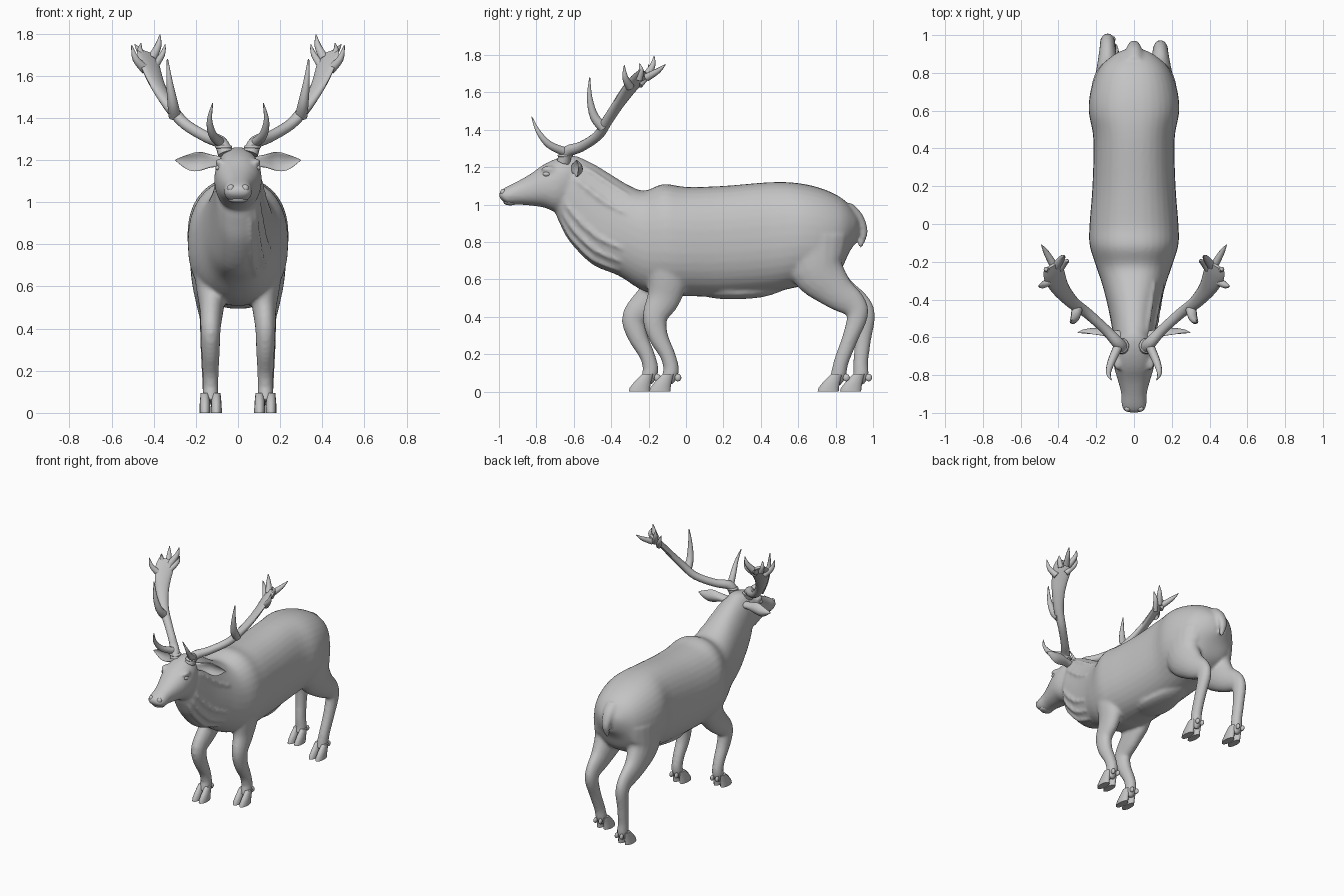
import bpy, bmesh, math
from mathutils import Vector

cube = bpy.data.objects.get("Cube")
if cube:
    bpy.data.objects.remove(cube, do_unlink=True)

X, Y, Z = Vector((1, 0, 0)), Vector((0, 1, 0)), Vector((0, 0, 1))

grey = bpy.data.materials.new("plain grey")
grey.use_nodes = True
tone = (0.55, 0.55, 0.55, 1)
grey.diffuse_color = tone
grey.node_tree.nodes["Principled BSDF"].inputs["Base Color"].default_value = tone


def smooth_rows(rows, steps):
    """Catmull-Rom interpolation of equal-length rows of numbers."""
    out = []
    last = len(rows) - 1
    for i in range(last):
        a, b, c, d = (rows[min(max(i + k, 0), last)] for k in (-1, 0, 1, 2))
        for s in range(steps):
            t = s / steps
            out.append([q + t / 2 * (r - p + t * (2 * p - 5 * q + 4 * r - e + t * (3 * (q - r) + e - p)))
                        for p, q, r, e in zip(a, b, c, d)])
    return out + [list(rows[last])]


def loft(bm, rings):
    """Skin closed rings and cap both ends."""
    loops = [[bm.verts.new(p) for p in ring] for ring in rings]
    n = len(loops[0])
    for a, b in zip(loops, loops[1:]):
        for k in range(n):
            bm.faces.new((a[k], a[(k + 1) % n], b[(k + 1) % n], b[k]))
    bm.faces.new(loops[0][::-1])
    bm.faces.new(loops[-1])


def oval(centre, u, v, n, square=1.0, cup=0.0):
    """Ring of points; square < 1 gives fuller corners, cup bends it to a crescent."""
    ring = []
    for k in range(n):
        a = math.tau * k / n
        c, s = math.cos(a), math.sin(a)
        c = math.copysign(abs(c) ** square, c)
        s = math.copysign(abs(s) ** square, s)
        ring.append(centre + u * c + v * s + v.normalized() * cup * u.length * c * c)
    return ring


def sweep(bm, rows, side=X, n=14, steps=4, cup=0.0):
    """Tube through rows of x, y, z, radius along side, other radius."""
    rows = smooth_rows(rows, steps)
    pts = [Vector(r[:3]) for r in rows]
    rings = []
    for i, r in enumerate(rows):
        t = (pts[min(i + 1, len(pts) - 1)] - pts[max(i - 1, 0)]).normalized()
        u = (side - t * side.dot(t)).normalized()
        rings.append(oval(pts[i], u * max(r[3], 0.001), t.cross(u) * max(r[4], 0.001), n, 1.0, cup))
    loft(bm, rings)


def taper(bm, points, radius):
    """Pointed tine along the points."""
    last = len(points) - 1
    sweep(bm, [(*p, *[radius * (1 - 0.9 * (i / last) ** 1.5)] * 2) for i, p in enumerate(points)], n=10)


def profile_rings(rows, steps, square):
    """Rings from top y, top z, bottom y, bottom z, half width."""
    rings = []
    for ty, tz, by, bz, w in smooth_rows(rows, steps):
        top, low = Vector((0, ty, tz)), Vector((0, by, bz))
        rings.append(oval((top + low) / 2, X * w, (top - low) / 2, 36, square))
    return rings


def ball(bm, centre, size):
    made = bmesh.ops.create_uvsphere(bm, u_segments=14, v_segments=9, radius=1)["verts"]
    bmesh.ops.scale(bm, vec=size, verts=made)
    bmesh.ops.translate(bm, vec=centre, verts=made)


def finish(name, bm, mirror=False):
    bmesh.ops.recalc_face_normals(bm, faces=bm.faces)
    mesh = bpy.data.meshes.new(name)
    bm.to_mesh(mesh)
    bm.free()
    mesh.materials.append(grey)
    ob = bpy.data.objects.new(name, mesh)
    bpy.context.collection.objects.link(ob)
    bpy.ops.object.select_all(action="DESELECT")
    ob.select_set(True)
    bpy.context.view_layer.objects.active = ob
    bpy.ops.object.shade_smooth_by_angle(angle=math.radians(50))
    if mirror:
        ob.modifiers.new("mirror", "MIRROR").use_mirror_merge = False
    return ob


# Torso and neck, from rump to poll
body = bmesh.new()
torso = profile_rings([
    (.93, .90, .91, .80, .05), (.91, .95, .87, .74, .11), (.84, 1.03, .82, .64, .18),
    (.73, 1.085, .72, .58, .225), (.6, 1.115, .6, .56, .24), (.45, 1.12, .45, .53, .215),
    (.2, 1.1, .2, .51, .22), (0, 1.095, 0, .51, .235), (-.12, 1.11, -.1, .51, .235),
    (-.22, 1.075, -.23, .54, .2), (-.3, 1.1, -.36, .62, .165), (-.4, 1.16, -.5, .68, .135),
    (-.49, 1.215, -.62, .8, .115), (-.56, 1.245, -.675, .9, .105), (-.6, 1.25, -.7, .96, .09)], 4, .88)
loft(body, torso)

# Skin folds running down the neck
for k in (5, 2, -2, -4, -6):
    line = [ring[k] for ring in torso[40:54:2]]
    sweep(body, [(*p, *[.003 + .011 * math.sin(math.pi * (i + 1) / 8)] * 2) for i, p in enumerate(line)])

# Head
loft(body, profile_rings([
    (-.54, 1.24, -.6, .97, .07), (-.6, 1.262, -.66, .955, .1), (-.68, 1.25, -.71, .965, .112),
    (-.76, 1.215, -.76, .985, .105), (-.83, 1.165, -.83, .995, .085), (-.9, 1.125, -.89, 1, .068),
    (-.96, 1.095, -.95, 1, .066), (-.99, 1.075, -.98, 1.02, .055), (-1, 1.06, -.997, 1.035, .03)], 3, .9))
for s in (1, -1):
    ball(body, (s * .085, -.735, 1.19), (.025, .04, .018))

# Belly sheath
sweep(body, [(0, .05, .54, .05, .02), (0, .2, .53, .11, .036), (0, .4, .54, .09, .036), (0, .54, .57, .03, .02)])

# Tail
sweep(body, [(0, .86, .98, .05, .04), (0, .92, .93, .04, .03), (0, .95, .85, .03, .022), (0, .93, .77, .012, .01)])

# Legs: the model's right pair is shifted in stride
hind = [(.12, .68, .82, .11, .19), (.135, .7, .66, .09, .15), (.14, .8, .54, .062, .1),
        (.14, .895, .465, .044, .072), (.14, .915, .4, .041, .056), (.14, .875, .28, .037, .043),
        (.135, .83, .16, .036, .04), (.13, .815, .09, .037, .042), (.13, .795, .05, .03, .035)]
fore = [(.13, -.1, .76, .09, .13), (.125, -.1, .6, .075, .11), (.125, -.12, .5, .058, .09),
        (.13, -.165, .4, .048, .068), (.13, -.15, .3, .044, .054), (.13, -.1, .2, .039, .042),
        (.13, -.08, .13, .037, .042), (.13, -.085, .09, .037, .042), (.13, -.105, .05, .03, .035)]
ankles = {}
for name, rows, stride, start, span in (("hind", hind, .12, .55, .45), ("front", fore, -.11, .62, .22)):
    for label, s in (("left", 1), ("right", -1)):
        leg = []
        for x, y, z, a, b in rows:
            shift = stride * min(1, max(0, (start - z) / span)) if s < 0 else 0
            leg.append((s * x, y + shift, z, a, b))
        sweep(body, leg, n=18)
        ankles[label + "_" + name] = Vector((leg[-2][0], leg[-2][1], 0))

skin = finish("body", body)
blend = skin.modifiers.new("blend", "REMESH")
blend.mode = "VOXEL"
blend.voxel_size = .011
blend.use_smooth_shade = True
relax = skin.modifiers.new("relax", "SMOOTH")
relax.factor = .5
relax.iterations = 5

# Cloven hooves with dewclaws
for name, ankle in ankles.items():
    bm = bmesh.new()
    for s in (1, -1):
        rings = []
        for dy, z, a, b in ((-.055, 0, .026, .058), (-.052, .02, .026, .056),
                            (-.035, .055, .024, .045), (-.01, .095, .02, .03)):
            rings.append(oval(ankle + Vector((s * .027, dy, z)), X * a, Y * b, 14))
        loft(bm, rings)
        ball(bm, ankle + Vector((s * .02, .042, .075)), (.012, .018, .02))
    finish(name + "_hoof", bm)

# Antlers: flattened beam with tines
bm = bmesh.new()
sweep(bm, [(.06, -.655, 1.23, .036, .036), (.085, -.63, 1.285, .032, .032), (.15, -.56, 1.31, .027, .027),
           (.25, -.47, 1.37, .028, .026), (.32, -.42, 1.45, .034, .025), (.375, -.36, 1.54, .044, .021),
           (.405, -.31, 1.61, .055, .018), (.425, -.26, 1.67, .062, .014), (.435, -.22, 1.71, .05, .008)],
      side=Vector((.65, -.75, -.1)))
ball(bm, (.068, -.645, 1.262), (.042, .042, .014))
for radius, points in (
        (.025, ((.08, -.64, 1.28), (.12, -.73, 1.32), (.135, -.79, 1.39), (.12, -.825, 1.47))),
        (.03, ((.3, -.44, 1.41), (.31, -.49, 1.47), (.325, -.515, 1.57), (.335, -.515, 1.68))),
        (.024, ((.44, -.3, 1.63), (.485, -.325, 1.68), (.505, -.33, 1.745))),
        (.02, ((.445, -.25, 1.67), (.465, -.24, 1.72), (.46, -.25, 1.755))),
        (.022, ((.43, -.21, 1.68), (.465, -.15, 1.715), (.49, -.11, 1.75))),
        (.024, ((.41, -.22, 1.68), (.38, -.18, 1.74), (.37, -.17, 1.795))),
        (.02, ((.4, -.25, 1.64), (.36, -.2, 1.7), (.345, -.2, 1.75)))):
    taper(bm, points, radius)
finish("antlers", bm, True)

# Ears: cupped leaves opening forward
bm = bmesh.new()
sweep(bm, [(.07, -.59, 1.19, .025, .025), (.12, -.58, 1.195, .03, .02), (.17, -.565, 1.195, .044, .012),
           (.22, -.56, 1.19, .042, .009), (.265, -.565, 1.195, .024, .007), (.297, -.575, 1.2, .003, .003)],
      side=Z, n=20, cup=.55)
finish("ears", bm, True)

# Eyes
bm = bmesh.new()
ball(bm, (.094, -.745, 1.163), (.013, .02, .013))
finish("eyes", bm, True)

# Nostril rims and lower lip
bm = bmesh.new()
ball(bm, (.034, -.978, 1.066), (.018, .016, .018))
finish("nostrils", bm, True)
bm = bmesh.new()
ball(bm, (0, -.94, 1.012), (.048, .036, .016))
finish("lower_lip", bm)
